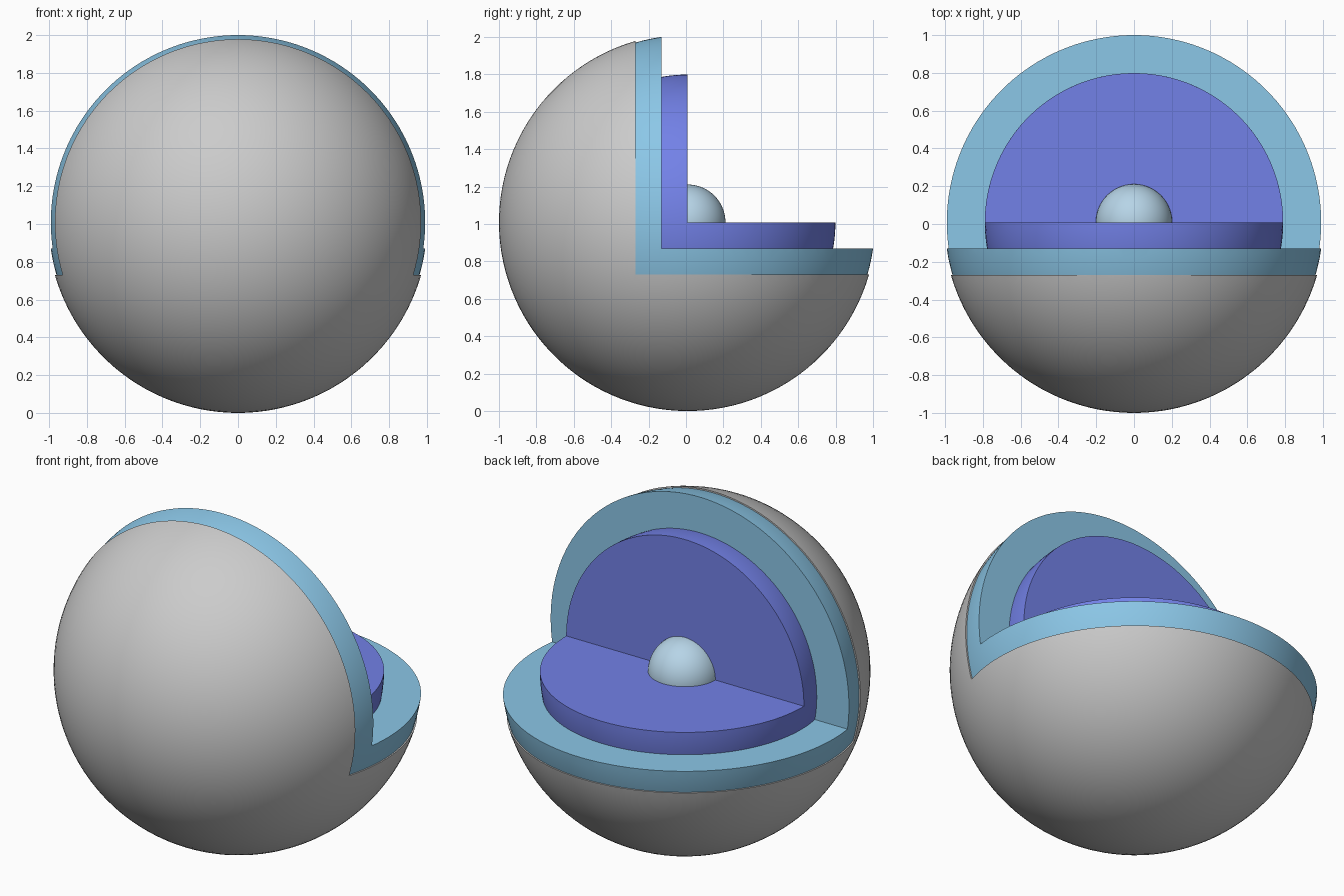
import bpy
from math import radians

if "Cube" in bpy.data.objects:
    bpy.data.objects.remove(bpy.data.objects["Cube"])

CENTRE = (0, 0.009, 1.009)


def paint(obj, color):
    if color:
        mat = bpy.data.materials.new(obj.name + "_colour")
        mat.diffuse_color = (*color, 1)
        mat.use_nodes = True
        mat.node_tree.nodes["Principled BSDF"].inputs["Base Color"].default_value = mat.diffuse_color
        obj.data.materials.append(mat)


def ball(name, radius, color, segments=128, rings=63):
    bpy.ops.mesh.primitive_uv_sphere_add(segments=segments, ring_count=rings, radius=radius,
                                         location=CENTRE, rotation=(radians(45), 0, 0))
    obj = bpy.context.object
    obj.name = name
    paint(obj, color)
    return obj


def smooth(obj):
    bpy.ops.object.select_all(action='DESELECT')
    obj.select_set(True)
    bpy.context.view_layer.objects.active = obj
    bpy.ops.object.shade_smooth_by_angle(angle=radians(30))


def layer(name, radius, inset, color):
    """Solid ball with its upper back wedge cut away, starting at -inset in y and z."""
    obj = ball(name, radius, color)
    size = 4
    shift = size / 2 - inset
    bpy.ops.mesh.primitive_cube_add(size=size, location=(
        CENTRE[0], CENTRE[1] + shift, CENTRE[2] + shift))
    cutter = bpy.context.object
    cutter.hide_render = True
    mod = obj.modifiers.new("wedge_cut", 'BOOLEAN')
    mod.operation = 'DIFFERENCE'
    mod.solver = 'EXACT'
    mod.object = cutter
    bpy.ops.object.select_all(action='DESELECT')
    obj.select_set(True)
    bpy.context.view_layer.objects.active = obj
    bpy.ops.object.modifier_apply(modifier=mod.name)
    bpy.data.objects.remove(cutter, do_unlink=True)
    smooth(obj)
    return obj


# Nested layers, each wedge stepping further outward
layer("outer_crust", 1.009, 0.28, None)
layer("middle_mantle", 1.001, 0.14, (0.26, 0.57, 0.8))
layer("inner_mantle", 0.79, 0.0, (0.17, 0.22, 0.8))

# Whole ball at the centre
smooth(ball("core", 0.202, (0.47, 0.66, 0.8), 64, 32))
